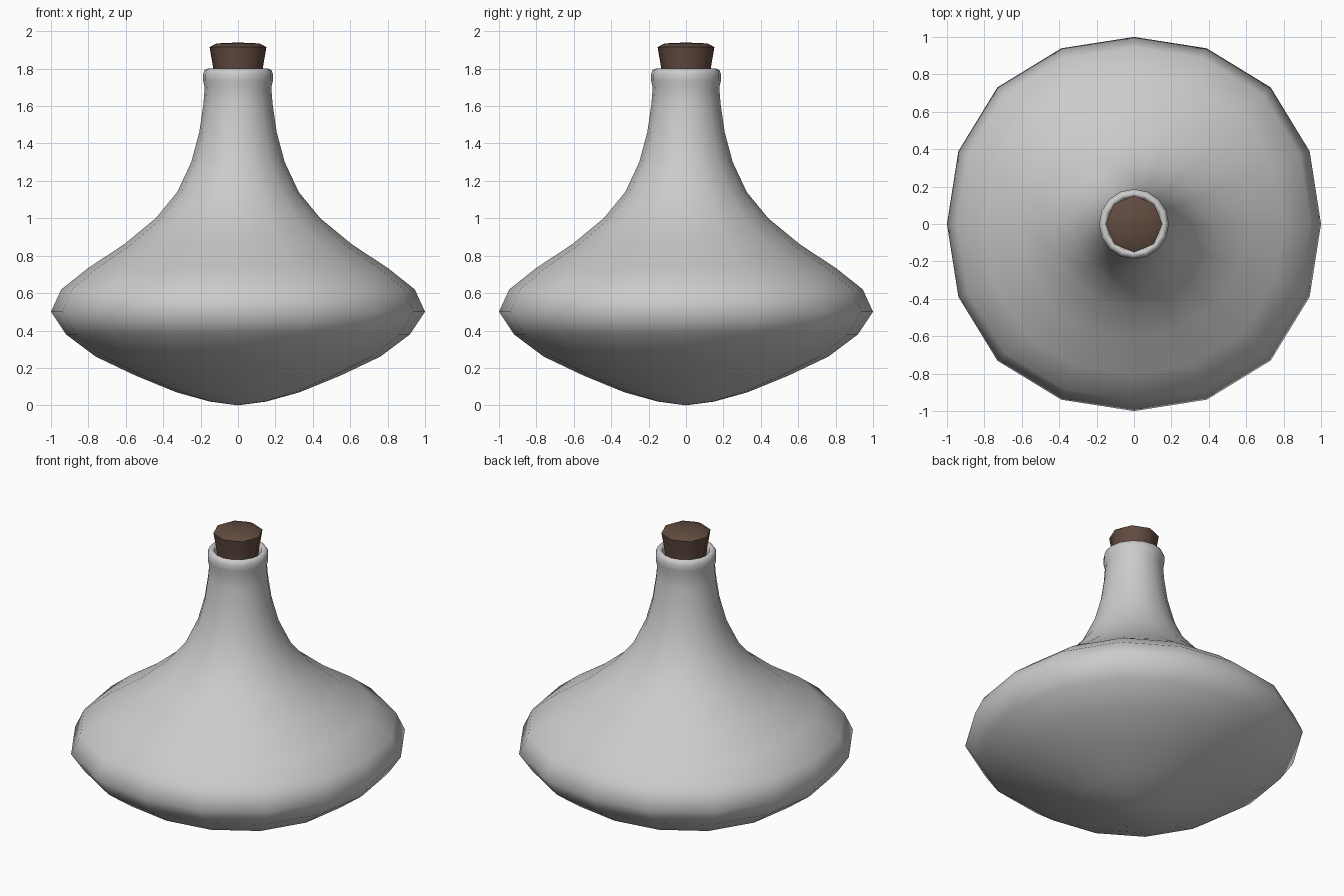
import bpy, bmesh
from math import cos, sin, pi, radians

if "Cube" in bpy.data.objects:
    bpy.data.objects.remove(bpy.data.objects["Cube"])


def lathe(name, profile, sides, squareness=0.0):
    """Revolve an (r, z) profile about z; squareness swells the diagonals of wide rings."""
    bm = bmesh.new()
    rings = []
    for r, z in profile:
        if r == 0:
            rings.append([bm.verts.new((0, 0, z))] * sides)
            continue
        swell = squareness * min(1, max(0, (r - 0.2) / 0.6))
        ring = []
        for i in range(sides):
            a = 2 * pi * i / sides
            k = r * (1 + swell * (1 - cos(4 * a)) / 2)
            ring.append(bm.verts.new((k * cos(a), k * sin(a), z)))
        rings.append(ring)
    for lo, hi in zip(rings, rings[1:]):
        for i in range(sides):
            j = (i + 1) % sides
            # collapse pole quads into triangles
            bm.faces.new(dict.fromkeys((lo[i], lo[j], hi[j], hi[i])))
    bmesh.ops.recalc_face_normals(bm, faces=bm.faces)
    mesh = bpy.data.meshes.new(name)
    bm.to_mesh(mesh)
    bm.free()
    obj = bpy.data.objects.new(name, mesh)
    bpy.context.collection.objects.link(obj)
    bpy.ops.object.select_all(action='DESELECT')
    obj.select_set(True)
    bpy.context.view_layer.objects.active = obj
    return obj


# Bottle: rounded base, wide belly, flared neck, rolled lip turning into the mouth
lathe("bottle", [
    (0, 0), (0.15, 0.02), (0.33, 0.07), (0.55, 0.16), (0.76, 0.26), (0.92, 0.38),
    (1.0, 0.5), (0.945, 0.62), (0.80, 0.735), (0.61, 0.86), (0.44, 1.0),
    (0.325, 1.14), (0.25, 1.30), (0.207, 1.46), (0.185, 1.61), (0.178, 1.70),
    (0.187, 1.735), (0.187, 1.77), (0.178, 1.793), (0.163, 1.80), (0.147, 1.793),
    (0.14, 1.76), (0.135, 1.62)], 16, 0.033)
bpy.ops.object.shade_smooth()

# Cork: tapered octagonal stopper with a chamfered top
cork = lathe("cork", [
    (0, 1.62), (0.115, 1.62), (0.132, 1.80), (0.152, 1.915), (0.115, 1.935), (0, 1.94)], 8)
bpy.ops.object.shade_smooth_by_angle(angle=radians(50))
brown = bpy.data.materials.new("cork_brown")
brown.diffuse_color = (0.12, 0.07, 0.05, 1)
brown.use_nodes = True
brown.node_tree.nodes["Principled BSDF"].inputs["Base Color"].default_value = brown.diffuse_color
cork.data.materials.append(brown)
